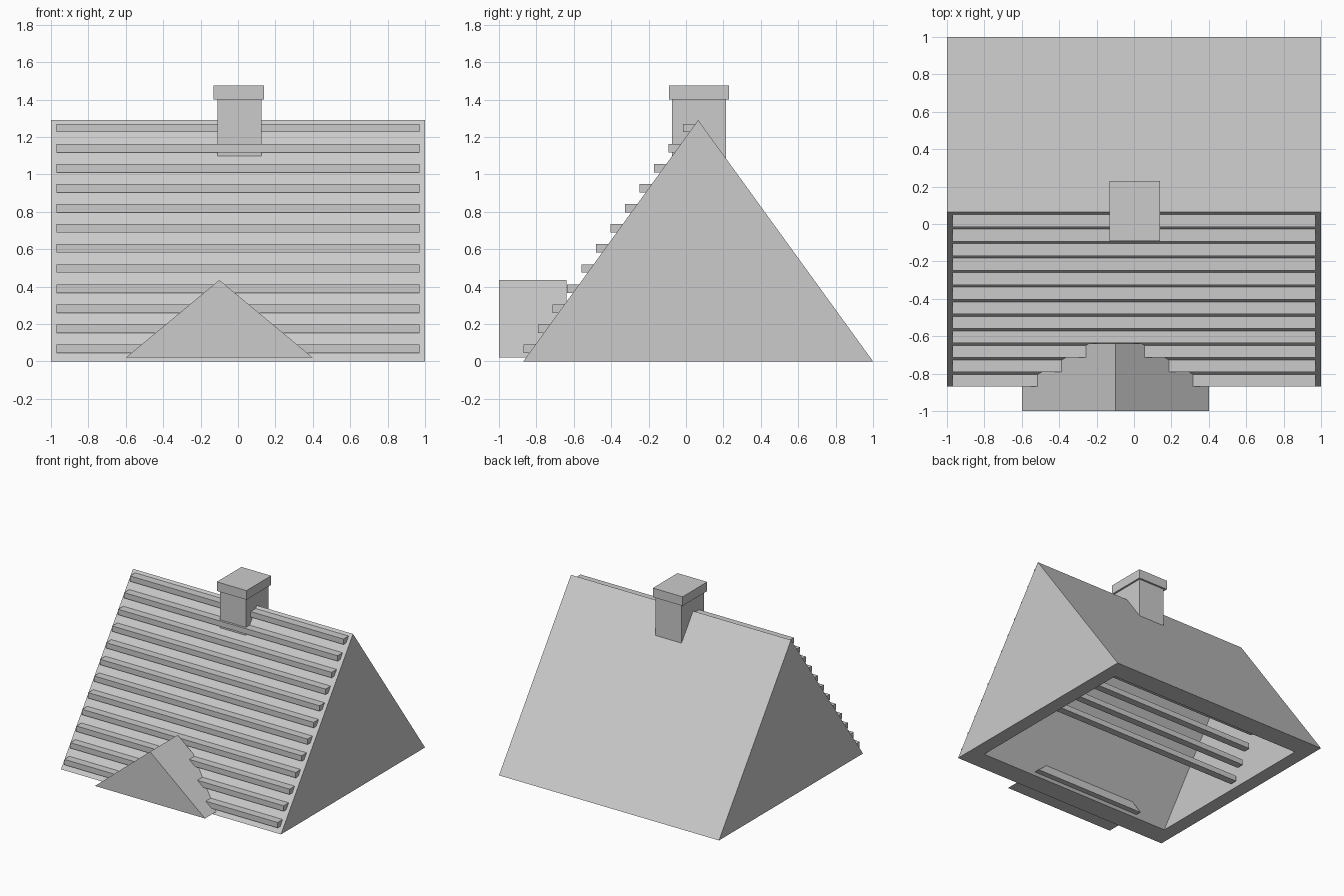
import bpy
import bmesh
from mathutils import Vector

cube = bpy.data.objects.get("Cube")
if cube:
    bpy.data.objects.remove(cube, do_unlink=True)

# Single flat colour
grey = bpy.data.materials.new("plain_grey")
grey.use_nodes = True
grey.diffuse_color = (0.6, 0.6, 0.6, 1)
grey.node_tree.nodes["Principled BSDF"].inputs["Base Color"].default_value = (0.6, 0.6, 0.6, 1)


def finish(name, bm):
    mesh = bpy.data.meshes.new(name)
    bmesh.ops.recalc_face_normals(bm, faces=bm.faces)
    bm.to_mesh(mesh)
    bm.free()
    mesh.materials.append(grey)
    obj = bpy.data.objects.new(name, mesh)
    bpy.context.collection.objects.link(obj)
    return obj


def box(name, x, y, z):
    bm = bmesh.new()
    bmesh.ops.create_cube(bm, size=1)
    for v in bm.verts:
        v.co = Vector([lo + (c + 0.5) * (hi - lo) for c, (lo, hi) in zip(v.co, (x, y, z))])
    return finish(name, bm)


def add_tent(bm, half, front, back, ridge, height):
    """Gabled sides without a floor; returns the four floor corners in order."""
    ends = []
    for x in (-half, half):
        ends.append([bm.verts.new(p) for p in ((x, front, 0), (x, ridge, height), (x, back, 0))])
    left, right = ends
    bm.faces.new(left)
    bm.faces.new(right)
    for i in range(2):
        bm.faces.new((left[i], left[i + 1], right[i + 1], right[i]))
    return [left[0], left[2], right[2], right[0]]


# Hollow roof: outer and inner tents joined by a flat bottom rim
bm = bmesh.new()
outer = add_tent(bm, 1.0, -0.87, 1.0, 0.065, 1.29)
inner = add_tent(bm, 0.885, -0.70, 0.83, 0.065, 1.06)
for i in range(4):
    j = (i + 1) % 4
    bm.faces.new((outer[i], outer[j], inner[j], inner[i]))
finish("roof_shell", bm)

# Battens climbing the front slope
PITCH_Y, PITCH_Z = 0.0777, 0.1073
for i in range(12):
    y, z = -0.87 + i * PITCH_Y, 0.045 + i * PITCH_Z
    box(f"front_batten_{i + 1}", (-0.97, 0.97), (y, y + 0.07), (z, z + 0.045))

# Loose battens inside the roof
for i in range(4):
    y, z = 0.11 + i * PITCH_Y, 0.03 + i * PITCH_Z
    box(f"inner_batten_{i + 1}", (-0.86, 0.86), (y, y + 0.06), (z, z + 0.045))

# Small gable at the foot of the front slope
bm = bmesh.new()
face = bm.faces.new([bm.verts.new(p) for p in ((-0.6, -1, 0.02), (0.4, -1, 0.02), (-0.1, -1, 0.435))])
solid = bmesh.ops.extrude_face_region(bm, geom=[face])
moved = [g for g in solid["geom"] if isinstance(g, bmesh.types.BMVert)]
bmesh.ops.translate(bm, verts=moved, vec=(0, 0.36, 0))
if len(bm.faces) < 5:
    bm.faces.new([v for v in bm.verts if v not in moved])
finish("front_gable", bm)

# Chimney
box("chimney_shaft", (-0.11, 0.125), (-0.075, 0.215), (1.05, 1.41))
box("chimney_cap", (-0.13, 0.14), (-0.09, 0.23), (1.40, 1.475))
